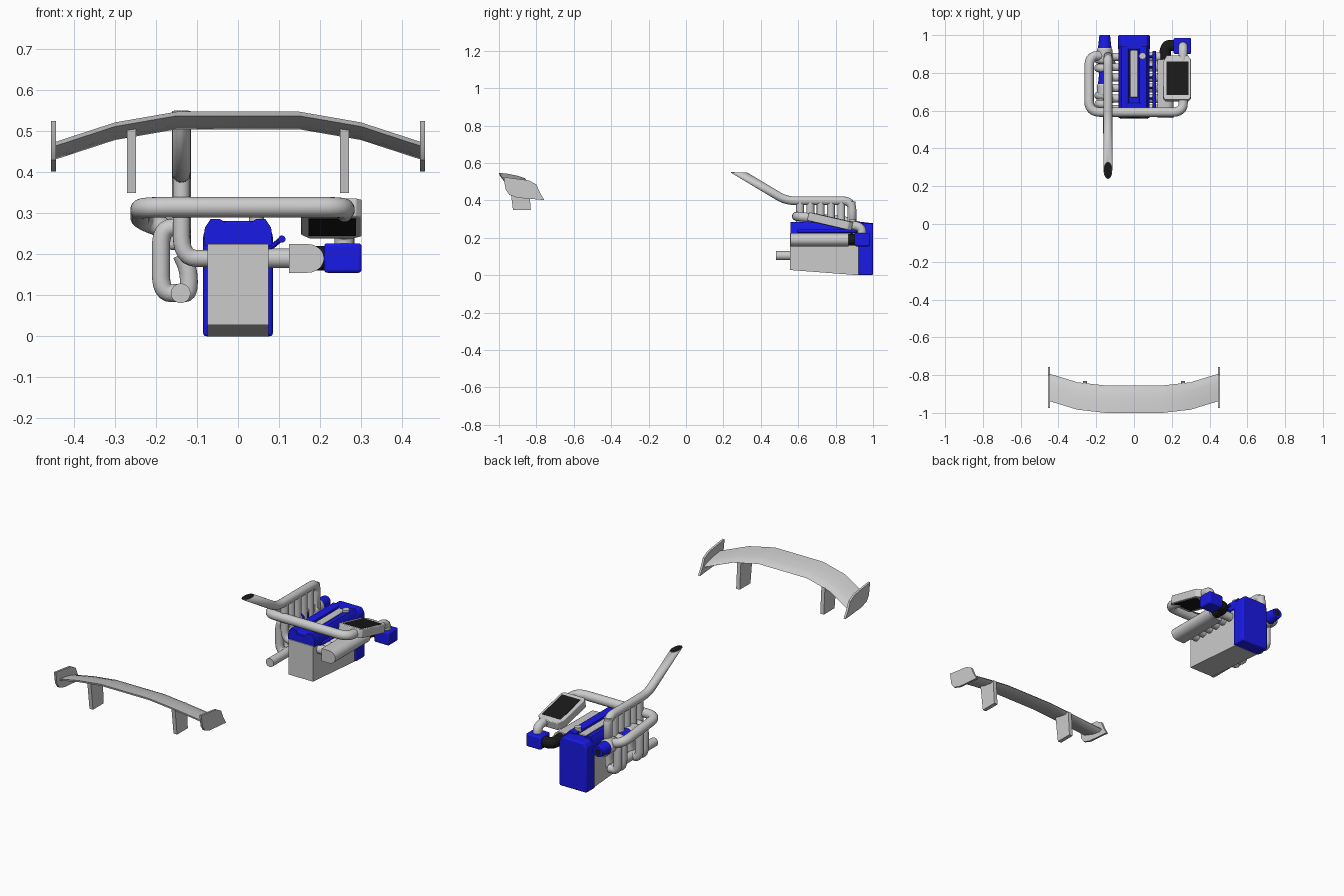
import bpy, bmesh, math
from mathutils import Vector, Matrix

if "Cube" in bpy.data.objects:
    bpy.data.objects.remove(bpy.data.objects["Cube"])


def material(name, color):
    m = bpy.data.materials.new(name)
    m.diffuse_color = color
    m.use_nodes = True
    m.node_tree.nodes["Principled BSDF"].inputs["Base Color"].default_value = m.diffuse_color
    return m


BLUE = material("blue", (0.01, 0.01, 0.8, 1))
BLACK = material("black", (0.01, 0.01, 0.01, 1))


def finish(bm, name, mat=None, bevel=0.0):
    bmesh.ops.recalc_face_normals(bm, faces=bm.faces)
    me = bpy.data.meshes.new(name)
    bm.to_mesh(me)
    bm.free()
    ob = bpy.data.objects.new(name, me)
    bpy.context.collection.objects.link(ob)
    if mat:
        me.materials.append(mat)
    if bevel:
        b = ob.modifiers.new("bevel", "BEVEL")
        b.width, b.segments = bevel, 3
    return ob


def loft(name, rings, mat=None, bevel=0.0, caps=True):
    bm = bmesh.new()
    vs = [[bm.verts.new(p) for p in r] for r in rings]
    n = len(vs[0])
    for a, b in zip(vs, vs[1:]):
        for i in range(n):
            bm.faces.new((a[i], a[(i + 1) % n], b[(i + 1) % n], b[i]))
    if caps:
        bm.faces.new(vs[0])
        bm.faces.new(vs[-1])
    return finish(bm, name, mat, bevel)


def box(name, lo, hi, mat=None, bevel=0.0):
    (x0, y0, z0), (x1, y1, z1) = lo, hi
    rings = [[(x0, y0, z), (x1, y0, z), (x1, y1, z), (x0, y1, z)] for z in (z0, z1)]
    return loft(name, rings, mat, bevel)


def along_x(name, prof, x0, x1, mat=None, bevel=0.0):
    return loft(name, [[(x, y, z) for y, z in prof] for x in (x0, x1)], mat, bevel)


def along_y(name, prof, y0, y1, mat=None, bevel=0.0):
    return loft(name, [[(x, y, z) for x, z in prof] for y in (y0, y1)], mat, bevel)


def pipe(name, points, r, bend=0.05, mat=None, caps=True, sides=20):
    """Round tube through points with rounded corners."""
    p = [Vector(q) for q in points]
    path = [p[0]]
    for a, b, c in zip(p, p[1:], p[2:]):
        s = b + (a - b).normalized() * min(bend, (a - b).length * 0.48)
        e = b + (c - b).normalized() * min(bend, (c - b).length * 0.48)
        path += [s.lerp(b, t / 6).lerp(b.lerp(e, t / 6), t / 6) for t in range(7)]
    path.append(p[-1])
    normal = (path[1] - path[0]).orthogonal().normalized()
    rings = []
    for i, q in enumerate(path):
        t = (path[min(i + 1, len(path) - 1)] - path[max(i - 1, 0)]).normalized()
        normal = (normal - t * normal.dot(t)).normalized()
        side = t.cross(normal)
        rings.append([q + r * (normal * math.cos(k * math.tau / sides)
                               + side * math.sin(k * math.tau / sides)) for k in range(sides)])
    return loft(name, rings, mat, caps=caps)


def cone(name, x, z, y0, y1, r0, r1, mat=None):
    rings = [[(x + r * math.cos(k * math.tau / 24), y, z + r * math.sin(k * math.tau / 24))
              for k in range(24)] for y, r in ((y0, r0), (y1, r1))]
    return loft(name, rings, mat)


# --- rear wing: one airfoil section lofted over six stations
foil = [(-1.0, .548), (-.95, .542), (-.90, .532), (-.862, .519), (-.855, .511),
        (-.875, .505), (-.93, .514), (-.998, .538)]
half = [(.15, 0, 0), (.3, .017, -.026), (.45, .063, -.075)]
stations = [(-x, dy, dz) for x, dy, dz in reversed(half)] + half
loft("wing_blade", [[(x, y + dy, z + dz) for y, z in foil] for x, dy, dz in stations])
plate = [(-.975, .525), (-.84, .507), (-.80, .485), (-.78, .44), (-.757, .402),
         (-.90, .414), (-.945, .43), (-.965, .46)]
strut = [(-.925, .35), (-.83, .35), (-.84, .495), (-.945, .51)]
for s, n in ((-1, "left"), (1, "right")):
    along_x("wing_end_plate_" + n, plate, s * .444, s * .456)
    along_x("wing_strut_" + n, strut, s * .249, s * .271)

# --- block, end cover and valve cover
along_x("engine_block", [(.555, .028), (.925, 0), (.925, .225), (.555, .225)], -.075, .075)
cover = [(-.085, 0), (.085, 0), (.085, .25), (.068, .276), (-.068, .276), (-.085, .25)]
along_y("timing_cover", cover, .922, 1.0, BLUE, .008)
head = [(-.083, .222), (.083, .222), (.081, .265), (.067, .286), (.045, .286), (.03, .278),
        (.026, .262), (-.026, .262), (-.03, .278), (-.045, .286), (-.067, .286), (-.081, .265)]
along_y("valve_cover", head, .56, .94, BLUE)
box("valve_cover_bridge", (-.04, .562, .25), (.04, .64, .281), BLUE, .006)
box("coil_cover", (-.02, .67, .255), (.02, .92, .277), None, .004)
oil = cone("oil_cap", 0, 0, -.012, .012, .018, .018)
oil.matrix_world = Matrix.Translation((.045, .89, .286)) @ Matrix.Rotation(math.pi / 2, 4, 'X')

# --- intake side: runners, injectors, fuel rail and plenum
CYL = [.61 + .055 * i for i in range(6)]
for i, y in enumerate(CYL):
    pipe(f"intake_runner_{i}", [(.06, y, .19), (.14, y, .19)], .024)
    pipe(f"injector_{i}", [(.075, y, .212), (.105, y, .237)], .006, mat=BLUE, sides=10)
pipe("fuel_rail", [(.107, .595, .237), (.107, .915, .237)], .009, mat=BLUE, sides=12)
plenum = [(.125, .155), (.17, .155)] + [
    (.17 + .04 * math.cos(a), .19 + .035 * math.sin(a))
    for a in (math.radians(-75 + 15 * k) for k in range(11))] + [(.17, .225), (.125, .225)]
along_y("intake_plenum", plenum, .56, .87)
pipe("throttle_hose", [(.165, .86, .19), (.165, .945, .19), (.22, .945, .19)], .03, mat=BLACK)
box("throttle_box", (.21, .9, .155), (.302, .985, .227), BLUE, .008)

# --- tilted intercooler with dark core visible on both faces
tilt = Matrix.Translation((.228, .77, .288)) @ Matrix.Rotation(math.radians(-13), 4, 'X')
outline = [(-.062, -.12), (.06, -.12), (.074, -.105), (.074, .1), (.055, .122),
           (-.055, .122), (-.074, .085), (-.074, -.105)]
tank = loft("intercooler_body", [[(x, y, z) for x, y in outline] for z in (-.023, .023)], None, .004)
core = box("intercooler_core", (-.056, -.095, -.0245), (.06, .088, .0245), BLACK)
for ob in (tank, core):
    ob.matrix_world = tilt
pipe("intercooler_outlet", [(.258, .85, .268), (.26, .94, .262), (.26, .94, .2)], .024)
pipe("charge_pipe", [(.26, .69, .305), (.26, .592, .315), (-.238, .592, .315),
                     (-.238, .89, .285), (-.155, .89, .255)], .025, .06)

# --- exhaust side: headers rising to the high collector
for i, y in enumerate(CYL):
    pipe(f"exhaust_header_{i}", [(-.06, y, .19), (-.138, y, .19), (-.138, y, .395)], .021, .055)

# collector and angled tip, cut level at the top
tip = pipe("exhaust_tip_pipe", [(-.138, .888, .22), (-.138, .888, .398), (-.138, .535, .398),
                                (-.138, .16, .623)], .023, .05, caps=False)
bm = bmesh.new()
bm.from_mesh(tip.data)
bmesh.ops.bisect_plane(bm, geom=bm.verts[:] + bm.edges[:] + bm.faces[:],
                       plane_co=(0, 0, .549), plane_no=(0, 0, 1), clear_outer=True)
bm.to_mesh(tip.data)
bm.free()
tip.data.materials.append(material("grey", (.8, .8, .8, 1)))
tip.data.materials.append(BLACK)
sol = tip.modifiers.new("wall", "SOLIDIFY")
sol.thickness, sol.offset, sol.material_offset = .003, -1, 1

# --- two turbos, each with inlet cone and pipe loops to the low exhaust
for y, n in ((.90, "rear"), (.71, "front")):
    turbo = cone("turbo_housing_" + n, -.155, .25, y - .035, y + .035, .04, .04)
    b = turbo.modifiers.new("round", "BEVEL")
    b.width, b.segments, b.limit_method = .012, 3, 'ANGLE'
    cone("turbo_inlet_" + n, -.155, .25, y + .03, y + .1, .036, .028, BLUE)
    cone("turbo_mouth_" + n, -.155, .25, y + .09, y + .1005, .018, .018, BLACK)
    for k in (-.03, -.075):
        pipe(f"turbo_loop_{n}_{-k}", [(-.13, y + k, .265), (-.188, y + k, .265),
             (-.188, y + k, .105), (-.135, y + k, .105)], .022, .045)
    pipe("turbo_feed_" + n, [(-.138, y - .05, .2), (-.12, y - .05, .16),
                             (-.12, y - .05, .105), (-.14, y - .05, .105)], .022, .03)
pipe("low_exhaust_pipe", [(-.14, .48, .105), (-.14, .87, .105)], .024)

# --- smooth shading with sharp edges kept
bpy.ops.object.select_all(action='SELECT')
bpy.context.view_layer.objects.active = tip
bpy.ops.object.shade_smooth_by_angle(angle=math.radians(35))
